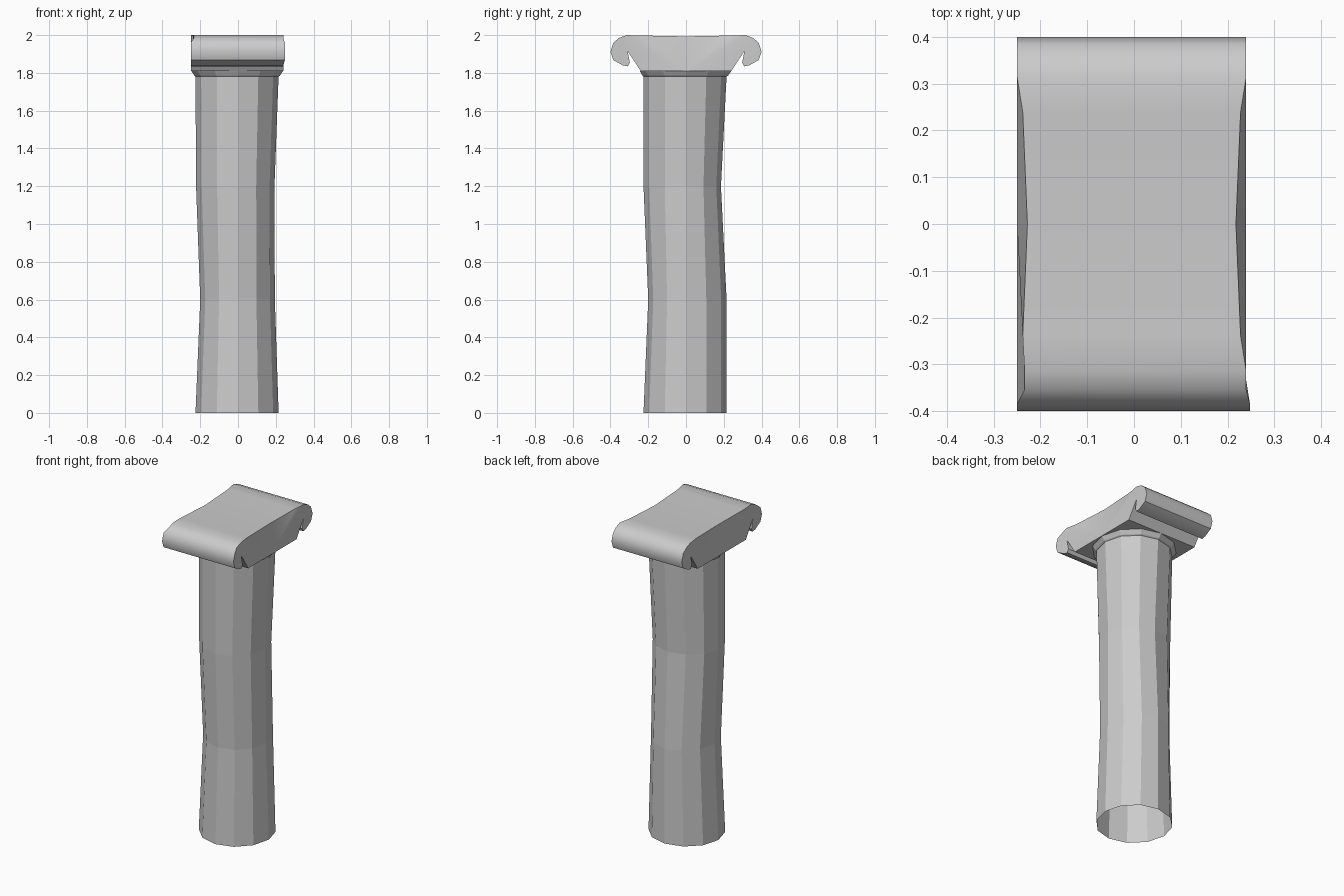
import bpy, bmesh, math

if "Cube" in bpy.data.objects:
    bpy.data.objects.remove(bpy.data.objects["Cube"])

SIDES = 12


def make_object(name, bm):
    bmesh.ops.remove_doubles(bm, verts=bm.verts, dist=0.0005)
    bmesh.ops.recalc_face_normals(bm, faces=bm.faces)
    mesh = bpy.data.meshes.new(name)
    bm.to_mesh(mesh)
    bm.free()
    obj = bpy.data.objects.new(name, mesh)
    bpy.context.collection.objects.link(obj)
    return obj


def ring_loft(name, rings):
    """Open tube from rings of (z, -x, +x, -y, +y) reach."""
    bm = bmesh.new()
    loops = []
    for z, xn, xp, yn, yp in rings:
        loop = []
        for i in range(SIDES):
            c = math.cos(math.tau * i / SIDES)
            s = math.sin(math.tau * i / SIDES)
            loop.append(bm.verts.new((c * (xp if c > 0 else xn),
                                      s * (yp if s > 0 else yn), z)))
        loops.append(loop)
    for a, b in zip(loops, loops[1:]):
        for i in range(SIDES):
            j = (i + 1) % SIDES
            bm.faces.new((a[i], a[j], b[j], b[i]))
    return make_object(name, bm)


# Worn, uneven twelve-sided shaft, open at the bottom
ring_loft("column_shaft", [
    (0.00, 0.225, 0.215, 0.225, 0.215),
    (0.60, 0.200, 0.195, 0.200, 0.215),
    (1.20, 0.222, 0.193, 0.225, 0.185),
    (1.785, 0.225, 0.215, 0.225, 0.215),
])

# Flared collar under the capital
ring_loft("neck_ring", [
    (1.78, 0.225, 0.215, 0.225, 0.215),
    (1.785, 0.230, 0.222, 0.230, 0.222),
    (1.81, 0.247, 0.238, 0.245, 0.240),
])

# Capital: scroll profile (distance from middle, z), mirrored front to back
core_half = [(0.24, 1.81), (0.31, 1.917)]
scroll_half = [(0.297, 1.855), (0.308, 1.835), (0.335, 1.84), (0.385, 1.868),
               (0.40, 1.912), (0.385, 1.96), (0.355, 1.985), (0.315, 2.0)]
top_half = [(0.24, 1.998)]
half = core_half + scroll_half + top_half
profile = half + [(0.0, 1.993)] + [(-y, z) for y, z in reversed(half)] + [(0.0, 1.81)]
n = len(profile)


def pinch(y, z):
    """The upper edge is worn inwards along the middle."""
    if z < 1.99 or abs(y) > 0.3:
        return 0.0
    return 0.022 if y == 0 else 0.012


bm = bmesh.new()
sides = []
for x in (-0.25, 0.24):
    sides.append([bm.verts.new((x - math.copysign(pinch(y, z), x), y, z))
                  for y, z in profile])
left, right = sides

# Chipped front corners
for v in left:
    if v.co.y < -0.31 and v.co.z > 1.975:
        v.co.x += 0.016
for v in right:
    if v.co.y < -0.38:
        v.co.x += 0.008

for i in range(n):
    j = (i + 1) % n
    bm.faces.new((left[i], left[j], right[j], right[i]))

# End faces: two scrolls and the core between them
k = len(half)
top_mid, bottom_mid = k, n - 1
back = list(range(1, k - 1))
front = list(range(k + 2, n - 2))
for s in sides:
    for idx in (back, front):
        bm.faces.new([s[i] for i in idx])
    fan = [0, 1, k - 2, k - 1, top_mid, k + 1, k + 2, n - 3, n - 2]
    for a, b in zip(fan, fan[1:]):
        bm.faces.new((s[bottom_mid], s[a], s[b]))

capital = make_object("capital", bm)
bpy.context.view_layer.objects.active = capital
capital.select_set(True)
bpy.ops.object.shade_smooth_by_angle(angle=math.radians(40))
